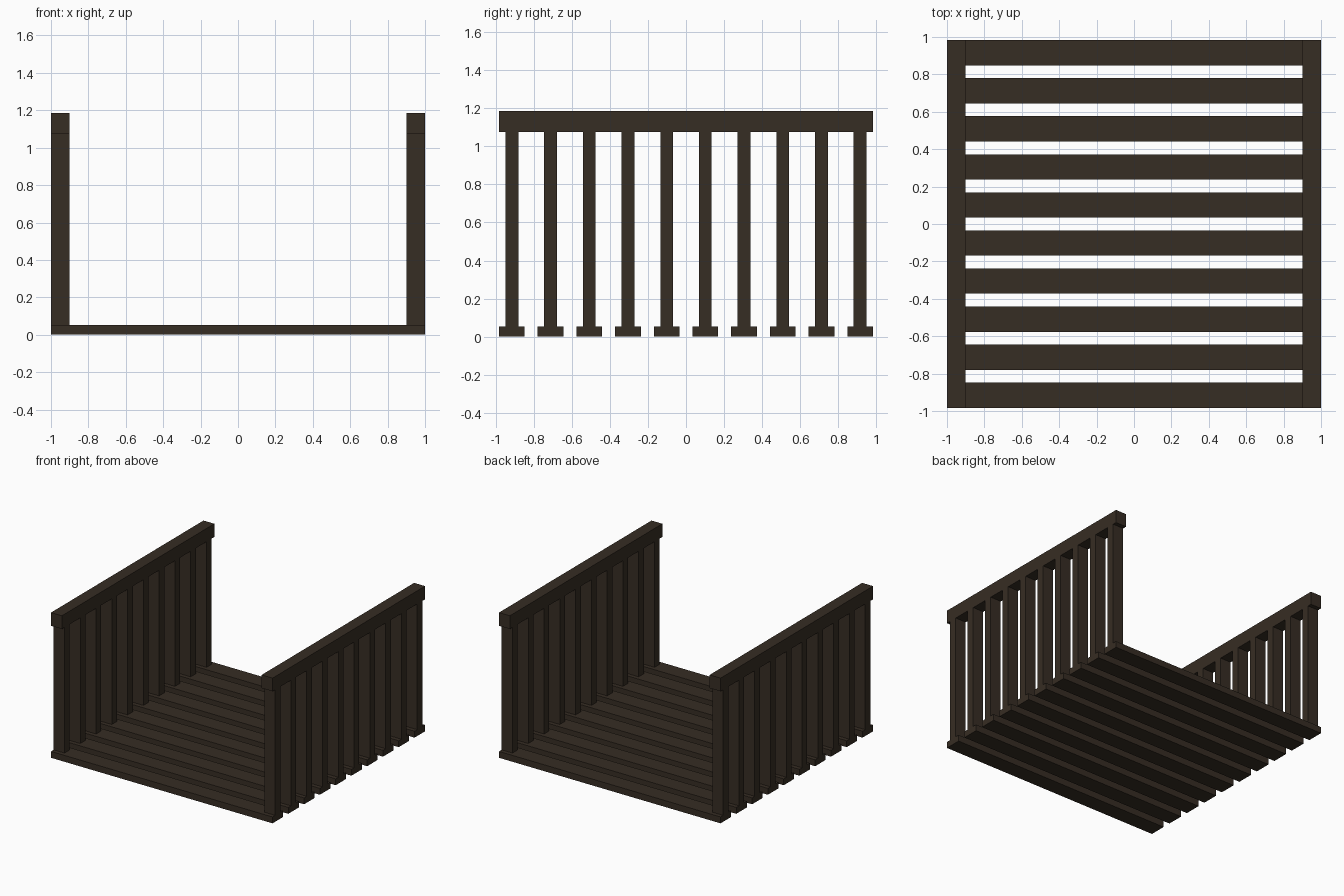
import bpy

if "Cube" in bpy.data.objects:
    bpy.data.objects.remove(bpy.data.objects["Cube"])

wood = bpy.data.materials.new("dark brown wood")
wood.diffuse_color = (0.037, 0.026, 0.017, 1)
wood.use_nodes = True
wood.node_tree.nodes["Principled BSDF"].inputs["Base Color"].default_value = wood.diffuse_color


def box(name, x, y, z):
    """Box from (min, max) ranges on each axis."""
    bpy.ops.mesh.primitive_cube_add(size=1)
    ob = bpy.context.object
    ob.name = name
    mid = [(r[0] + r[1]) / 2 for r in (x, y, z)]
    dim = [r[1] - r[0] for r in (x, y, z)]
    for v in ob.data.vertices:
        v.co = [v.co[i] * dim[i] for i in range(3)]
    ob.location = mid
    ob.data.materials.append(wood)
    return ob


COUNT = 10
HALF_LEN = 0.983      # half length of the deck along y
PLANK_W = 0.135
POST_W = 0.067
DECK_TOP, RAIL_BOTTOM, RAIL_TOP = 0.052, 1.077, 1.185
pitch = (2 * HALF_LEN - PLANK_W) / (COUNT - 1)

# Deck planks, each with a post at both ends
for i in range(COUNT):
    y = -HALF_LEN + PLANK_W / 2 + i * pitch
    box("deck_plank", (-1, 1), (y - PLANK_W / 2, y + PLANK_W / 2), (0, DECK_TOP))
    for x in ((-1, -0.902), (0.902, 1)):
        box("railing_post", x, (y - POST_W / 2, y + POST_W / 2), (DECK_TOP, RAIL_BOTTOM))

# Handrails along both sides
for x in ((-1, -0.902), (0.902, 1)):
    box("handrail", x, (-HALF_LEN, HALF_LEN), (RAIL_BOTTOM, RAIL_TOP))
